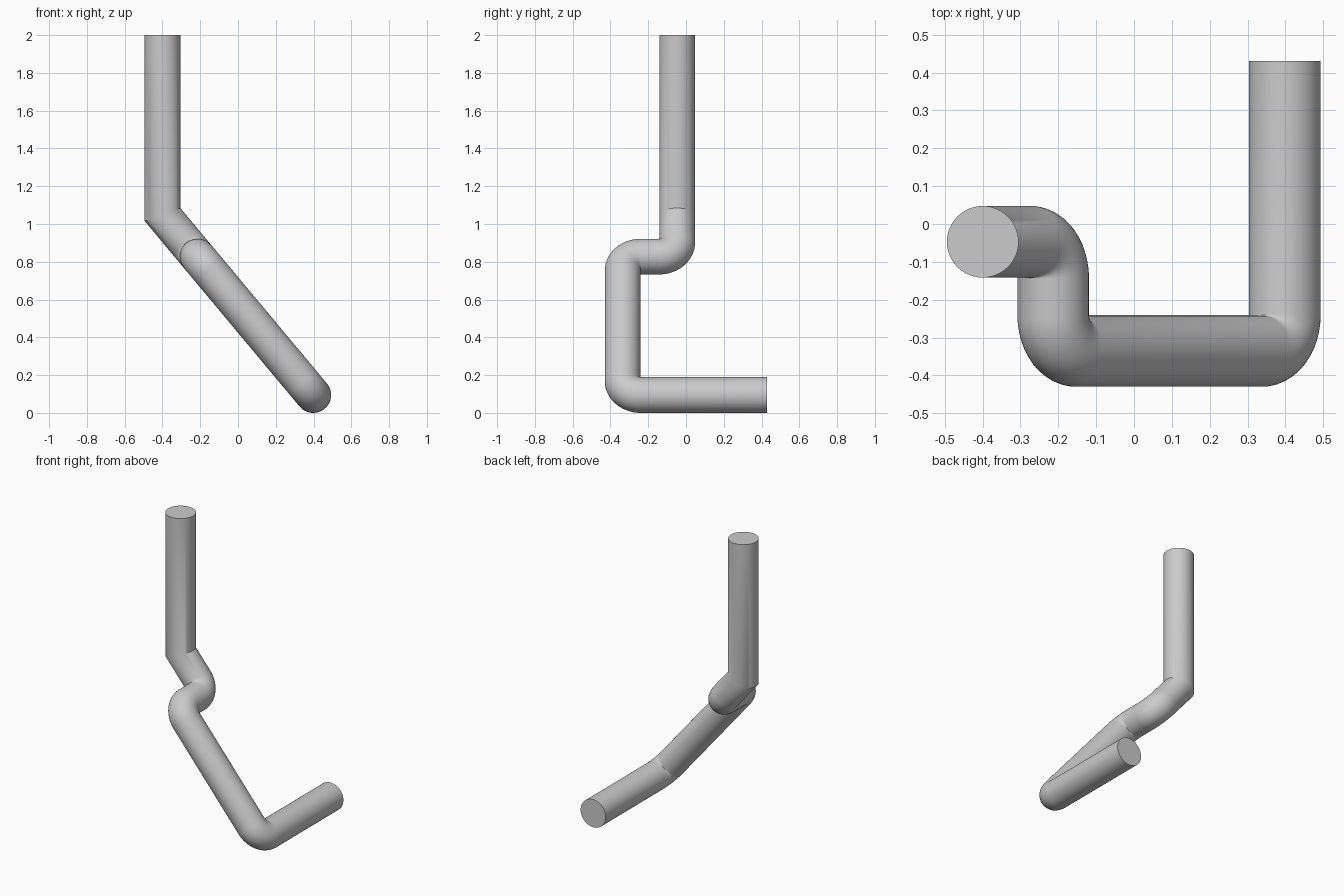
import bpy, bmesh, math
from mathutils import Vector

if "Cube" in bpy.data.objects:
    bpy.data.objects.remove(bpy.data.objects["Cube"])

R = 0.0946        # rod radius
BEND = 0.097      # centreline bend radius
SIDES = 48
STEPS = 12        # facets per bend


def bend(before, corner, after):
    """Tangent polygon points rounding a 90 degree corner."""
    a = (before - corner).normalized()
    b = (after - corner).normalized()
    centre = corner + (a + b) * BEND
    step = math.pi / 2 / STEPS
    rad = BEND / math.cos(step / 2)
    return [centre - rad * (math.cos(t) * b + math.sin(t) * a)
            for t in [(i + 0.5) * step for i in range(STEPS)]]


def sweep(name, path):
    """Round rod along a path, mitred at every point."""
    bm = bmesh.new()
    dirs = [(q - p).normalized() for p, q in zip(path, path[1:])]
    angles = [2 * math.pi * i / SIDES for i in range(SIDES)]
    ring = [path[0] + Vector((R * math.cos(a), R * math.sin(a), 0)) for a in angles]
    rings = [[bm.verts.new(c) for c in ring]]
    for i, p in enumerate(path[1:]):
        d = dirs[i]
        n = d + dirs[i + 1] if i + 1 < len(dirs) else d
        ring = [c + d * ((p - c).dot(n) / d.dot(n)) for c in ring]
        rings.append([bm.verts.new(c) for c in ring])
    for lo, hi in zip(rings, rings[1:]):
        for k in range(SIDES):
            j = (k + 1) % SIDES
            bm.faces.new((lo[k], lo[j], hi[j], hi[k]))
    bm.faces.new(rings[0])
    bm.faces.new(rings[-1])
    bmesh.ops.recalc_face_normals(bm, faces=bm.faces)
    mesh = bpy.data.meshes.new(name)
    bm.to_mesh(mesh)
    bm.free()
    obj = bpy.data.objects.new(name, mesh)
    bpy.context.collection.objects.link(obj)
    bpy.context.view_layer.objects.active = obj
    obj.select_set(True)
    bpy.ops.object.shade_smooth_by_angle(angle=math.radians(30))


# Corner points: upright, mitre, sideways crank, sloping shank, end leg
y0, y1 = -0.047, -0.335
top = Vector((-0.3995, y0, 2.0))
mitre = Vector((-0.3995, y0, 1.05))
low = Vector((0.3985, y0, R))
crank_a = mitre.lerp(low, 0.233)
crank_b = Vector((crank_a.x, y1, crank_a.z))
foot = Vector((low.x, y1, low.z))
end = Vector((low.x, 0.43, low.z))

path = [top, mitre]
path += bend(mitre, crank_a, crank_b)
path += bend(crank_a, crank_b, foot)
path += bend(crank_b, foot, end)
path.append(end)
sweep("bent_rod", path)
